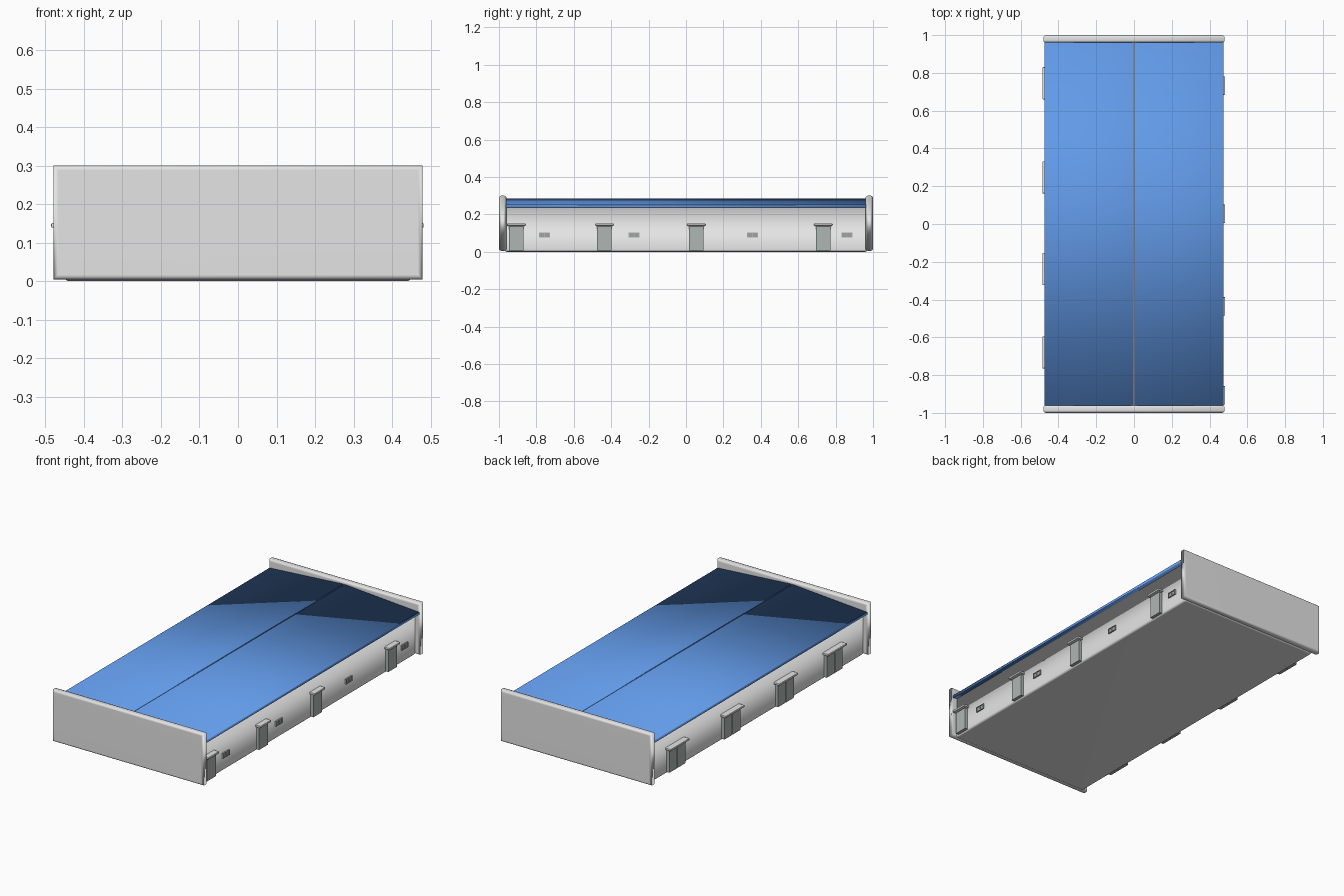
import bpy, bmesh
from mathutils import Vector

cube = bpy.data.objects.get("Cube")
if cube:
    bpy.data.objects.remove(cube, do_unlink=True)


def material(name, rgb):
    m = bpy.data.materials.new(name)
    m.use_nodes = True
    m.diffuse_color = (*rgb, 1)
    m.node_tree.nodes["Principled BSDF"].inputs["Base Color"].default_value = (*rgb, 1)
    return m


pale_grey = material("pale grey", (0.78, 0.78, 0.78))
roof_blue = material("roof blue", (0.12, 0.32, 0.8))
door_grey = material("door grey green", (0.42, 0.47, 0.45))
window_grey = material("window grey", (0.36, 0.37, 0.37))


def finish(name, bm, mat, smooth=False, weighted=False):
    bmesh.ops.recalc_face_normals(bm, faces=bm.faces)
    for f in bm.faces:
        f.smooth = smooth
    mesh = bpy.data.meshes.new(name)
    bm.to_mesh(mesh)
    bm.free()
    mesh.materials.append(mat)
    obj = bpy.data.objects.new(name, mesh)
    bpy.context.collection.objects.link(obj)
    if weighted:
        obj.modifiers.new("even_shading", "WEIGHTED_NORMAL")
    return obj


def box(name, low, high, mat, bevel=0, segments=3, edge_rule=lambda e: True):
    """Box between two corners, with the edges picked by a rule rounded."""
    bm = bmesh.new()
    bmesh.ops.create_cube(bm, size=1)
    low, high = Vector(low), Vector(high)
    for v in bm.verts:
        v.co = Vector((a + b) / 2 + c * abs(b - a) for a, b, c in zip(low, high, v.co))
    if bevel:
        edges = [e for e in bm.edges if edge_rule(e)]
        bmesh.ops.bevel(bm, geom=edges, offset=bevel, segments=segments,
                        profile=0.5, affect="EDGES", clamp_overlap=True)
    return finish(name, bm, mat, bool(bevel), bool(bevel))


WALL_X, WALL_Y, WALL_TOP = 0.45, 0.97, 0.24

# Main hall: open top edge stays sharp under the roof
box("hall_walls", (-WALL_X, -WALL_Y, 0), (WALL_X, WALL_Y, WALL_TOP), pale_grey, 0.012,
    edge_rule=lambda e: min(v.co.z for v in e.verts) < 0.1)

# End walls: rounded around both broad faces
for name, side in (("front_end_wall", -1), ("back_end_wall", 1)):
    ys = sorted((side * 0.96, side * 1.0))
    box(name, (-0.479, ys[0], 0.005), (0.479, ys[1], 0.3), pale_grey, 0.012,
        edge_rule=lambda e: abs(e.verts[0].co.y - e.verts[1].co.y) < 0.001)


# Roof: two softly shaded slabs that meet at the ridge
def roof_slab(name, side):
    bm = bmesh.new()
    profile = [(0.002, 0.268), (0.475, 0.236), (0.475, 0.252), (0.002, 0.285)]
    ends = [[bm.verts.new((side * x, y, z)) for x, z in profile] for y in (-0.963, 0.963)]
    for end in ends:
        bm.faces.new(end)
    for i in range(4):
        j = (i + 1) % 4
        bm.faces.new((ends[0][i], ends[0][j], ends[1][j], ends[1][i]))
    long_edges = [e for e in bm.edges if abs(e.verts[0].co.y - e.verts[1].co.y) > 1]
    bmesh.ops.bevel(bm, geom=long_edges, offset=0.003, segments=2, profile=0.5,
                    affect="EDGES")
    finish(name, bm, roof_blue, smooth=True)


roof_slab("left_roof", 1)
roof_slab("right_roof", -1)


def wall_box(name, side, y, width, z0, z1, depth, mat, bevel=0):
    """Box standing out from a long wall, rooted slightly inside it."""
    xs = sorted((side * (WALL_X - 0.01), side * (WALL_X + depth)))
    return box(name, (xs[0], y - width / 2, z0), (xs[1], y + width / 2, z1), mat, bevel, 2)


# Single doors with canopies on the left wall
for n, y in enumerate((-0.907, -0.436, 0.054, 0.733), 1):
    wall_box(f"single_door_{n}", 1, y, 0.078, 0.008, 0.135, 0.017, door_grey)
    wall_box(f"single_canopy_{n}", 1, y, 0.098, 0.139, 0.151, 0.032, pale_grey, 0.003)

# Double doors with wider canopies on the right wall
for n, y in enumerate((-0.68, -0.238, 0.247, 0.745), 1):
    for leaf, shift in (("front", -0.037), ("back", 0.037)):
        wall_box(f"double_door_{n}_{leaf}_leaf", -1, y + shift, 0.07, 0.008, 0.135,
                 0.017, door_grey)
    wall_box(f"double_canopy_{n}", -1, y, 0.17, 0.139, 0.151, 0.035, pale_grey, 0.003)

# Small windows: pane, surround and middle bar
for n, y in enumerate((-0.757, -0.278, 0.355, 0.86), 1):
    wall_box(f"window_{n}_pane", 1, y, 0.054, 0.076, 0.102, 0.004, window_grey)
    wall_box(f"window_{n}_bar", 1, y, 0.004, 0.076, 0.102, 0.008, door_grey)
    for part, z in (("sill", 0.075), ("head", 0.1)):
        wall_box(f"window_{n}_{part}", 1, y, 0.056, z, z + 0.004, 0.008, door_grey)
    for part, shift in (("front", -0.027), ("back", 0.027)):
        wall_box(f"window_{n}_{part}_jamb", 1, y + shift, 0.004, 0.075, 0.104, 0.008,
                 door_grey)
